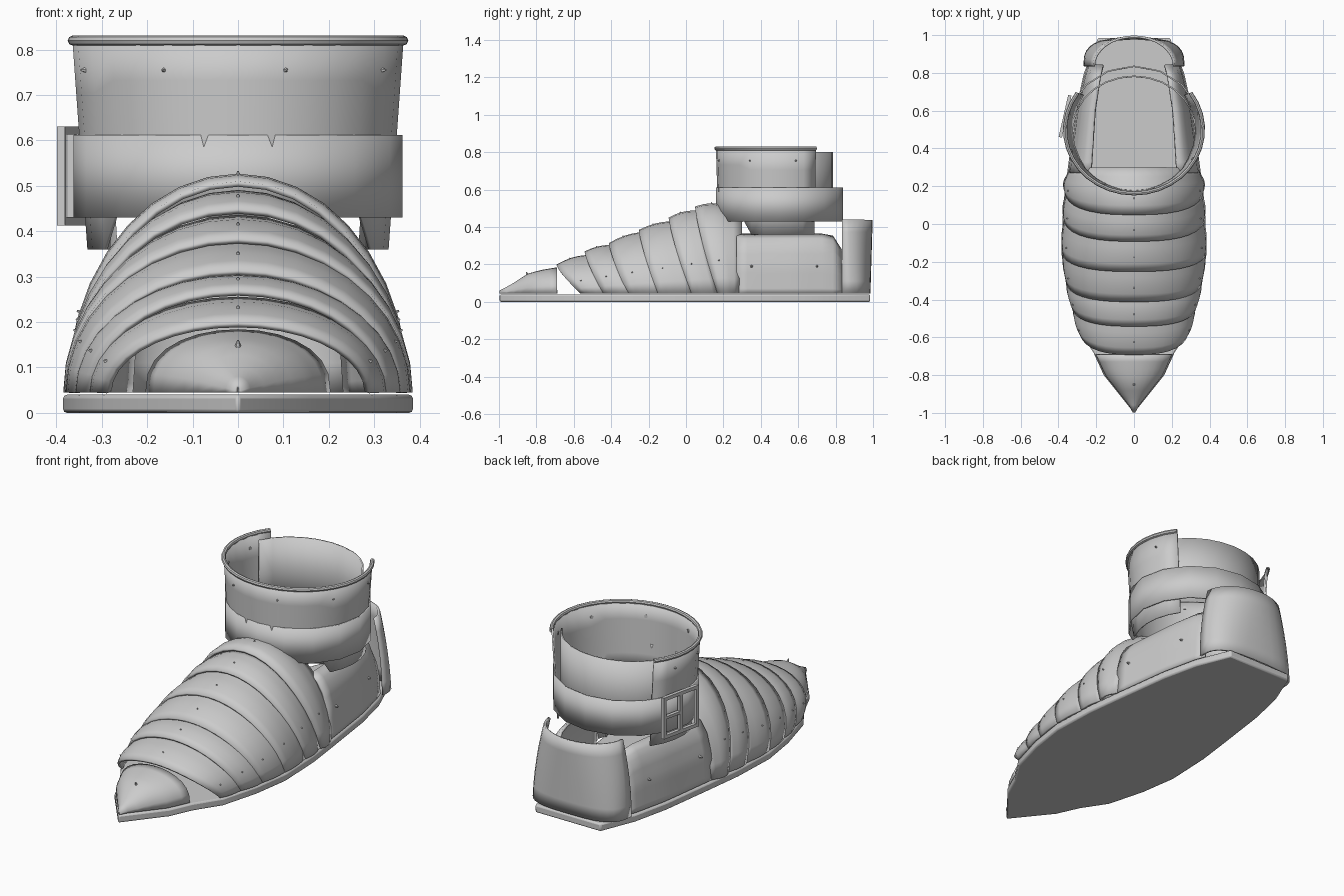
import bpy, bmesh, math
from mathutils import Vector

if "Cube" in bpy.data.objects:
    bpy.data.objects.remove(bpy.data.objects["Cube"])

steel = bpy.data.materials.new("grey_steel")
steel.diffuse_color = (0.6, 0.6, 0.6, 1)
steel.use_nodes = True
steel.node_tree.nodes["Principled BSDF"].inputs["Base Color"].default_value = steel.diffuse_color


def finish(name, bm, thick=0.0, angle=40):
    """Turn a bmesh into a smooth-shaded steel object."""
    bmesh.ops.recalc_face_normals(bm, faces=bm.faces)
    mesh = bpy.data.meshes.new(name)
    bm.to_mesh(mesh)
    bm.free()
    ob = bpy.data.objects.new(name, mesh)
    bpy.context.collection.objects.link(ob)
    mesh.materials.append(steel)
    bpy.ops.object.select_all(action='DESELECT')
    ob.select_set(True)
    bpy.context.view_layer.objects.active = ob
    bpy.ops.object.shade_smooth_by_angle(angle=math.radians(angle))
    if thick:
        mod = ob.modifiers.new("plate", 'SOLIDIFY')
        mod.thickness = thick
        mod.offset = 0
    return ob


def sheet(name, func, rows, cols, thick=0.01, wrap=False, angle=40):
    """Grid surface from func(t, s), both 0..1."""
    bm = bmesh.new()
    n = cols if wrap else cols + 1
    g = [[bm.verts.new(func(i / rows, j / cols)) for j in range(n)]
         for i in range(rows + 1)]
    for i in range(rows):
        for j in range(cols):
            k = (j + 1) % n
            bm.faces.new((g[i][j], g[i][k], g[i + 1][k], g[i + 1][j]))
    return finish(name, bm, thick, angle)


def interp(pts, v):
    for (a, p), (b, q) in zip(pts, pts[1:]):
        if v <= b:
            return p + (q - p) * max(0, v - a) / (b - a)
    return pts[-1][1]


def rivet(p, normal):
    bm = bmesh.new()
    bmesh.ops.create_cone(bm, cap_ends=True, segments=5, radius1=0.01,
                          radius2=0.002, depth=0.022)
    ob = finish("rivet", bm)
    ob.location = p
    ob.rotation_euler = Vector(normal).to_track_quat('Z', 'Y').to_euler()


# Sole: half-width outline along the foot, mirrored and extruded
OUTLINE = [(-1, 0), (-0.8, 0.16), (-0.68, 0.215), (-0.55, 0.30), (-0.35, 0.355),
           (-0.15, 0.385), (0.1, 0.375), (0.3, 0.35), (0.6, 0.31),
           (0.8, 0.265), (0.985, 0.19)]
bm = bmesh.new()
loop = [(w, y) for y, w in OUTLINE] + [(-w, y) for y, w in OUTLINE[:0:-1]]
face = bm.faces.new([bm.verts.new((x, y, 0)) for x, y in loop])
ext = bmesh.ops.extrude_face_region(bm, geom=[face])
bmesh.ops.translate(bm, vec=(0, 0, 0.04),
                    verts=[v for v in ext['geom'] if isinstance(v, bmesh.types.BMVert)])
sole = finish("sole", bm)
bev = sole.modifiers.new("edge", 'BEVEL')
bev.width, bev.segments = 0.008, 2

BASE = 0.045


# Arched foot plates: (name, top front y, top back y, front h, back h, bulge, front lean, back lean)
def arch_plate(name, yf, yb, hf, hb, bulge, lean_f, lean_b):
    def f(t, s):
        a = math.pi * s
        up = math.sin(a)
        lean = lean_f + (lean_b - lean_f) * t
        y = yf + (yb - yf) * t + lean * (1 - up) ** 1.3
        swell = bulge * math.sin(math.pi * min(1, 0.08 + t))
        w = interp(OUTLINE, yf + (yb - yf) * t + lean) - 0.012 + swell * 0.6
        h = hf + (hb - hf) * t + swell - BASE
        return (w * math.cos(a), y, BASE + h * up)
    sheet(name, f, 5, 18, 0.012)
    # rivets on the ridge and both flanks
    for s in (0.12, 0.5, 0.88):
        p, c = Vector(f(0.35, s)), math.pi * s
        rivet(p, (math.cos(c), -0.1, math.sin(c)))


for plate in [("toe_lame", -0.69, -0.50, 0.19, 0.25, 0.015, 0.13, 0.08),
              ("second_lame", -0.54, -0.36, 0.26, 0.30, 0.015, 0.10, 0.08),
              ("third_lame", -0.41, -0.20, 0.305, 0.375, 0.015, 0.10, 0.07),
              ("fourth_lame", -0.25, -0.04, 0.375, 0.43, 0.015, 0.10, 0.08),
              ("fifth_lame", -0.09, 0.08, 0.44, 0.485, 0.016, 0.12, 0.09),
              ("instep_plate", 0.05, 0.30, 0.495, 0.47, 0.036, 0.12, -0.02)]:
    arch_plate(*plate)

# Pointed toe cap
TOE_H = [(-1, 0.055), (-0.93, 0.09), (-0.85, 0.145), (-0.78, 0.165), (-0.68, 0.182)]


def toe(t, s):
    y = -0.995 + 0.305 * t
    w = max(0.004, interp(OUTLINE, y) - 0.01)
    a = math.pi * s
    return (w * math.cos(a), y, BASE + (interp(TOE_H, y) - BASE) * math.sin(a) ** 0.8)


sheet("toe_cap", toe, 8, 14, 0.008)
rivet((0, -0.85, 0.15), (0, -0.4, 1))

# Side panels: upright at the sole, curling inward at the top
SIDE = [(0, 0), (0.45, 0.01), (0.75, 0.035), (0.92, 0.07), (1, 0.115)]
for sign in (-1, 1):
    def side(t, s):
        y = 0.27 + 0.57 * t
        w = interp(OUTLINE, y) - 0.012
        top = 0.36 - 0.1 * max(0, (t - 0.85) / 0.15) ** 2
        return (sign * (w - interp(SIDE, s) * (1 - 0.35 * t)), y, BASE + (top - BASE) * s)
    sheet("side_panel", side, 10, 12, 0.012)
    for y in (0.35, 0.70):
        rivet((sign * (interp(OUTLINE, y) - 0.012), y, 0.19), (sign, 0, 0))


# Heel cup: squarer at the sole, round at the top rim
def heel(t, s):
    a = math.pi * s
    c, d = math.cos(a), math.sin(a)
    k = 0.65 + 0.35 * t
    w = 0.262 - 0.05 * t ** 2
    return (w * math.copysign(abs(c) ** k, c), 0.835 + (0.145 + 0.012 * t) * d ** k,
            BASE + 0.393 * t)


sheet("heel_cup", heel, 6, 16, 0.012)


# Ankle shaft pieces share one oval
def oval(deg, rx, ry, z):
    a = math.radians(deg)
    return Vector((rx * math.sin(a), 0.5 - ry * math.cos(a), z))


def cuff(t, s):
    deg = -125 + 250 * s
    low = 0.36 if abs(deg) > 55 else 0.47
    z = low + (0.82 - low) * t
    k = (z - 0.36) / 0.46
    return oval(deg, 0.328 + 0.033 * k, 0.322 + 0.014 * k, z)


sheet("ankle_cuff", cuff, 4, 20, 0.008)
sheet("back_plate", lambda t, s: oval(112 + 136 * s, 0.325, 0.282, 0.43 + 0.37 * t),
      2, 10, 0.008)
sheet("ankle_strap", lambda t, s: oval(360 * s, 0.358, 0.335, 0.43 + 0.182 * t),
      1, 16, 0.008, wrap=True, angle=25)

# Rolled rim on the cuff, open at the back


def rim(t, s):
    deg, a = -125 + 250 * t, 2 * math.pi * s
    r = 0.011 * math.cos(a)
    return oval(deg, 0.365 + r, 0.338 + r, 0.82 + 0.011 * math.sin(a))


sheet("cuff_rim", rim, 24, 8, 0, wrap=True)

for deg in (-105, -70, -27, 17, 62, 105):
    p = oval(deg, 0.358, 0.335, 0.755)
    rivet(p, (p.x, p.y - 0.5, 0))


# Buckle on the left side of the strap
def bar(name, along, up, length, height):
    bm = bmesh.new()
    bmesh.ops.create_cube(bm, size=1)
    for v in bm.verts:
        v.co.x *= 0.018
        v.co.y *= length
        v.co.z *= height
    ob = finish(name, bm)
    tangent = Vector((0.05, 0.22, 0)).normalized()
    ob.location = Vector((-0.365, 0.57, 0.522)) + tangent * along + Vector((0, 0, up))
    ob.rotation_euler = (0, 0, math.atan2(-tangent.x, tangent.y))


for side_y in (-0.105, 0, 0.105):
    bar("buckle_upright", side_y, 0, 0.018, 0.215)
for up in (-0.1, 0.1):
    bar("buckle_rail", 0, up, 0.225, 0.018)
bar("buckle_tongue", 0.05, 0, 0.11, 0.014)
